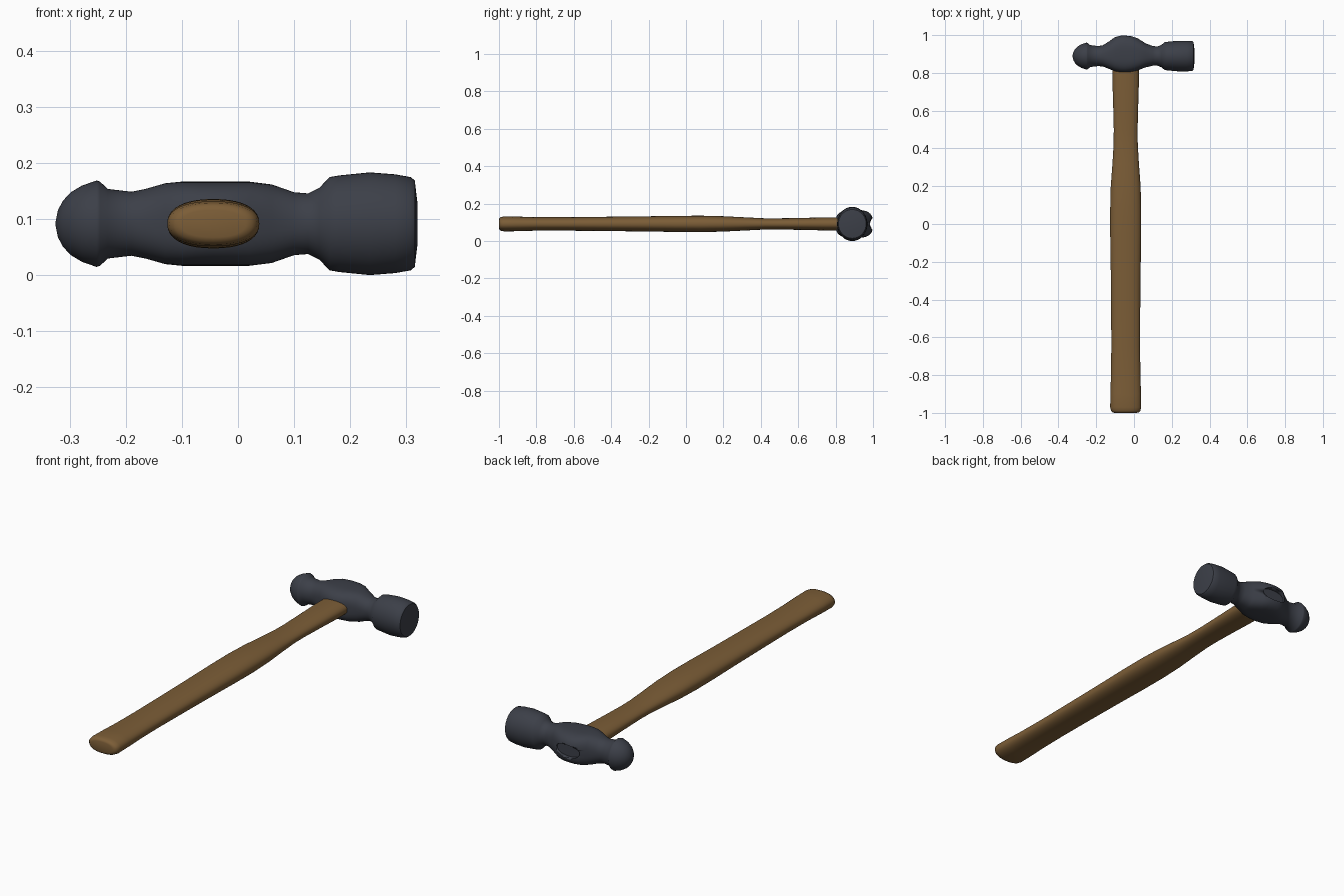
import bpy, bmesh, math

CZ = 0.0915      # height of the hammer's mid plane
HX = -0.044      # handle axis in x


def material(name, rgb):
    m = bpy.data.materials.new(name)
    m.diffuse_color = (*rgb, 1)
    return m


def superellipse(a, b, n, count):
    pts = []
    for i in range(count):
        t = 2 * math.pi * i / count
        c, s = math.cos(t), math.sin(t)
        pts.append((a * math.copysign(abs(c) ** (2 / n), c),
                    b * math.copysign(abs(s) ** (2 / n), s)))
    return pts


def loft(name, rings, mat, angle=40):
    """Skin a list of equal-length point rings and cap both ends."""
    bm = bmesh.new()
    rows = [[bm.verts.new(p) for p in ring] for ring in rings]
    for r0, r1 in zip(rows, rows[1:]):
        for i in range(len(r0)):
            j = (i + 1) % len(r0)
            bm.faces.new((r0[i], r0[j], r1[j], r1[i]))
    bm.faces.new(rows[0])
    bm.faces.new(rows[-1])
    bmesh.ops.recalc_face_normals(bm, faces=bm.faces)
    me = bpy.data.meshes.new(name)
    bm.to_mesh(me)
    bm.free()
    ob = bpy.data.objects.new(name, me)
    bpy.context.collection.objects.link(ob)
    if mat:
        me.materials.append(mat)
    bpy.ops.object.select_all(action='DESELECT')
    ob.select_set(True)
    bpy.context.view_layer.objects.active = ob
    bpy.ops.object.shade_smooth_by_angle(angle=math.radians(angle))
    return ob


steel = material("dark_steel", (0.045, 0.05, 0.065))
wood = material("wood", (0.2, 0.11, 0.038))

# Head: ball, neck, cheeks, neck and face along x: (x, centre y, half y, half z, squareness)
head_rows = [
    (-0.325, 0.889, 0.004, 0.004, 2), (-0.321, 0.889, 0.022, 0.024, 2),
    (-0.312, 0.889, 0.037, 0.041, 2), (-0.298, 0.889, 0.051, 0.056, 2),
    (-0.278, 0.889, 0.063, 0.068, 2), (-0.252, 0.889, 0.071, 0.077, 2),
    (-0.246, 0.889, 0.070, 0.075, 2), (-0.232, 0.889, 0.058, 0.062, 2),
    (-0.190, 0.889, 0.053, 0.057, 2.1), (-0.165, 0.890, 0.056, 0.062, 2.3),
    (-0.130, 0.894, 0.074, 0.072, 2.7), (-0.100, 0.899, 0.091, 0.075, 3),
    (-0.070, 0.900, 0.099, 0.075, 3), (-0.045, 0.900, 0.100, 0.075, 3),
    (-0.015, 0.900, 0.097, 0.075, 3), (0.020, 0.898, 0.085, 0.075, 3),
    (0.060, 0.893, 0.064, 0.070, 2.6), (0.100, 0.890, 0.052, 0.056, 2.2),
    (0.125, 0.889, 0.051, 0.054, 2), (0.145, 0.889, 0.059, 0.064, 2),
    (0.163, 0.889, 0.074, 0.083, 2), (0.180, 0.889, 0.076, 0.086, 2),
    (0.235, 0.889, 0.081, 0.0915, 2), (0.280, 0.889, 0.081, 0.088, 2),
    (0.308, 0.889, 0.079, 0.083, 2), (0.315, 0.889, 0.074, 0.077, 2),
    (0.320, 0.889, 0.035, 0.036, 2),
]
head = loft("head", [[(x, cy + u, CZ + v) for u, v in superellipse(ry, rz, n, 48)]
                     for x, cy, ry, rz, n in head_rows], steel)

# Shallow oval eye in the far side of the head
cutter = loft("eye_cutter", [[(HX + u, y, CZ + v) for u, v in superellipse(0.064, 0.032, 2.2, 40)]
                             for y in (0.975, 1.05)], steel)
cutter.hide_render = True
cutter.hide_set(True)
cut = head.modifiers.new("eye", 'BOOLEAN')
cut.operation = 'DIFFERENCE'
cut.solver = 'EXACT'
cut.object = cutter

# Handle: oval section along y: (y, half x, half z)
handle_rows = [
    (-1.0, 0.058, 0.024), (-0.997, 0.069, 0.032), (-0.988, 0.078, 0.037),
    (-0.97, 0.082, 0.040), (-0.90, 0.081, 0.039), (-0.80, 0.078, 0.036),
    (-0.65, 0.076, 0.036), (-0.45, 0.077, 0.038), (-0.25, 0.079, 0.040),
    (-0.05, 0.082, 0.043), (0.08, 0.082, 0.044), (0.20, 0.079, 0.041),
    (0.32, 0.070, 0.035), (0.42, 0.064, 0.030), (0.50, 0.063, 0.030),
    (0.62, 0.066, 0.032), (0.75, 0.070, 0.035), (0.92, 0.070, 0.035),
]
loft("handle", [[(HX + u, y, CZ + v) for u, v in superellipse(rx, rz, 2.3, 40)]
                for y, rx, rz in handle_rows], wood, 50)
